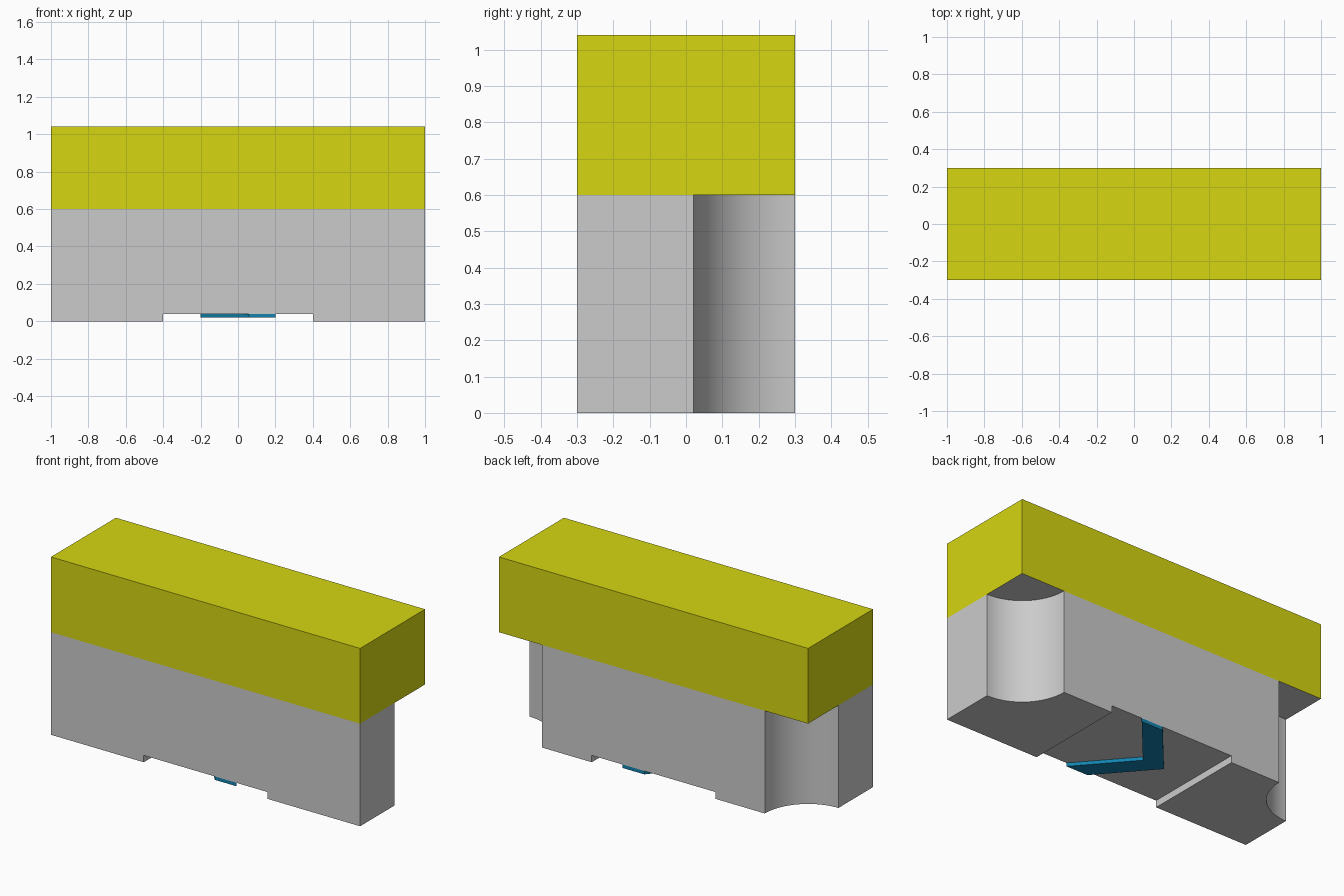
import bpy
import bmesh
from math import cos, sin, pi, radians

if "Cube" in bpy.data.objects:
    bpy.data.objects.remove(bpy.data.objects["Cube"], do_unlink=True)

HALF_X, HALF_Y = 1.0, 0.3
SEAM, TOP = 0.6, 1.04
NOTCH, CHANNEL = 0.28, 0.04


def material(name, color):
    mat = bpy.data.materials.new(name)
    mat.use_nodes = True
    mat.diffuse_color = color
    mat.node_tree.nodes["Principled BSDF"].inputs["Base Color"].default_value = color
    return mat


def prism(name, outline, bottom, top, *mats):
    """Extrude a plan outline from bottom to top."""
    bm = bmesh.new()
    base = bm.faces.new([bm.verts.new((x, y, bottom)) for x, y in outline])
    ext = bmesh.ops.extrude_face_region(bm, geom=[base], use_keep_orig=True)
    verts = [g for g in ext["geom"] if isinstance(g, bmesh.types.BMVert)]
    bmesh.ops.translate(bm, verts=verts, vec=(0, 0, top - bottom))
    bmesh.ops.recalc_face_normals(bm, faces=bm.faces)
    mesh = bpy.data.meshes.new(name)
    bm.to_mesh(mesh)
    bm.free()
    obj = bpy.data.objects.new(name, mesh)
    bpy.context.collection.objects.link(obj)
    for mat in mats:
        mesh.materials.append(mat)
    return obj


def rectangle(hx, hy):
    return [(-hx, -hy), (hx, -hy), (hx, hy), (-hx, hy)]


grey = material("light grey", (0.6, 0.6, 0.6, 1))
yellow = material("yellow", (0.67, 0.67, 0.006, 1))
blue = material("blue", (0.006, 0.23, 0.43, 1))

# Lower body: plan with a round notch in each back corner
STEPS = 24
arc = [(HALF_X - NOTCH * sin(a), HALF_Y - NOTCH * cos(a))
       for a in (i * pi / 2 / STEPS for i in range(STEPS + 1))]
right_half = [(HALF_X, -HALF_Y)] + arc
left_half = [(-x, y) for x, y in reversed(right_half)]
body = prism("lower_body", right_half + left_half, 0, SEAM, grey)

# Shallow channel across the underside
cutter = prism("channel_cutter", rectangle(0.4, 0.5), -0.2, CHANNEL, grey)
cutter.hide_render = True
cutter.hide_viewport = True
cut = body.modifiers.new("channel", 'BOOLEAN')
cut.operation = 'DIFFERENCE'
cut.solver = 'EXACT'
cut.object = cutter

# Apply the cut and smooth the round notches
bpy.ops.object.select_all(action='DESELECT')
body.select_set(True)
bpy.context.view_layer.objects.active = body
bpy.ops.object.modifier_apply(modifier=cut.name)
bpy.data.objects.remove(cutter, do_unlink=True)
bpy.ops.object.shade_smooth_by_angle(angle=radians(30))

# Upper block: yellow with a grey underside over the notches
block = prism("upper_block", rectangle(HALF_X, HALF_Y), SEAM, TOP, yellow, grey)
for face in block.data.polygons:
    if face.normal.z < -0.5:
        face.material_index = 1

# Chevron plate on the channel ceiling, pointing to -x
tip, elbow, tail, width = -0.2, -0.06, 0.2, 0.14
chevron = [(tip, 0), (tail - width, -HALF_Y), (tail, -HALF_Y),
           (elbow, 0), (tail, HALF_Y), (tail - width, HALF_Y)]
prism("arrow_plate", chevron, CHANNEL / 2, CHANNEL, blue)
